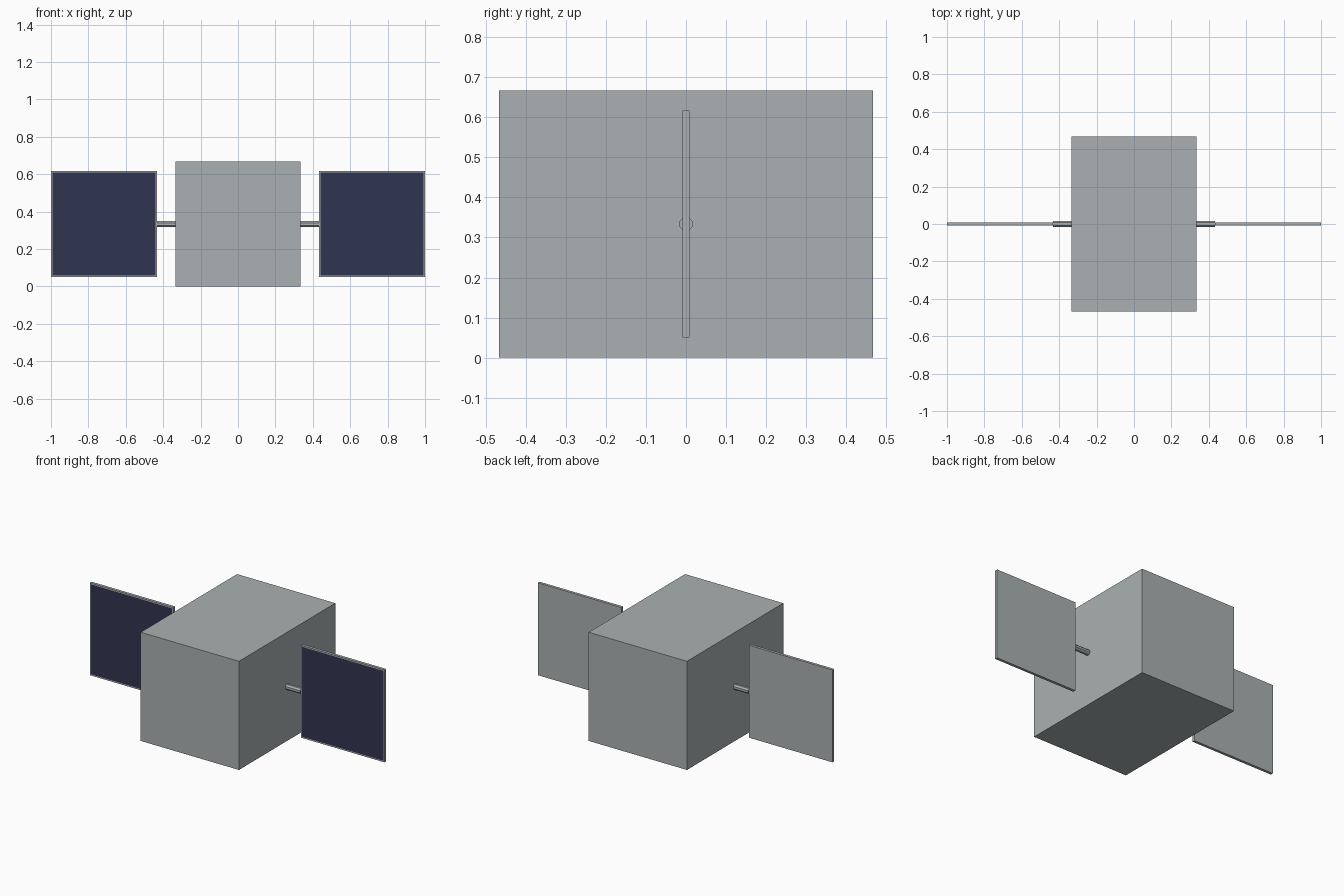
import bpy, bmesh, math
from mathutils import Matrix, Vector

cube = bpy.data.objects.get("Cube")
if cube:
    bpy.data.objects.remove(cube, do_unlink=True)


def make_material(name, rgb):
    mat = bpy.data.materials.new(name)
    mat.use_nodes = True
    color = (*rgb, 1.0)
    mat.diffuse_color = color
    mat.node_tree.nodes["Principled BSDF"].inputs["Base Color"].default_value = color
    return mat


grey = make_material("hull grey", (0.40, 0.44, 0.445))
navy = make_material("solar cell navy", (0.028, 0.036, 0.082))

MID_Z = 1 / 3
BODY = Vector((2 / 3, 0.934, 2 / 3))
PANEL_SIZE, PANEL_DEPTH, BORDER = 0.567, 0.017, 0.008
ROD_RADIUS = 0.0175


def finish(bm, name, *mats):
    mesh = bpy.data.meshes.new(name)
    bm.normal_update()
    bm.to_mesh(mesh)
    bm.free()
    for mat in mats:
        mesh.materials.append(mat)
    obj = bpy.data.objects.new(name, mesh)
    bpy.context.collection.objects.link(obj)
    return obj


def box(size, center):
    bm = bmesh.new()
    bmesh.ops.create_cube(bm, size=1, matrix=Matrix.Translation(center) @ Matrix.Diagonal((*size, 1)))
    bm.normal_update()
    return bm


# Main body
finish(box(BODY, (0, 0, MID_Z)), "body", grey)

for side, label in ((1, "left"), (-1, "right")):
    inner = 1 - PANEL_SIZE

    # Solar panel: cells inset in the front face
    bm = box((PANEL_SIZE, PANEL_DEPTH, PANEL_SIZE), (side * (1 - PANEL_SIZE / 2), 0, MID_Z))
    front = min(bm.faces, key=lambda f: f.normal.y)
    bmesh.ops.inset_region(bm, faces=[front], thickness=BORDER, use_even_offset=True)
    front.material_index = 1
    finish(bm, label + "_solar_panel", grey, navy)

    # Rod joining the panel to the body
    start = BODY.x / 2
    bm = bmesh.new()
    bmesh.ops.create_cone(
        bm, cap_ends=True, segments=8, radius1=ROD_RADIUS, radius2=ROD_RADIUS, depth=inner - start,
        matrix=Matrix.Translation((side * (start + inner) / 2, 0, MID_Z))
        @ Matrix.Rotation(math.pi / 2, 4, "Y") @ Matrix.Rotation(math.pi / 8, 4, "Z"))
    finish(bm, label + "_panel_rod", grey)
